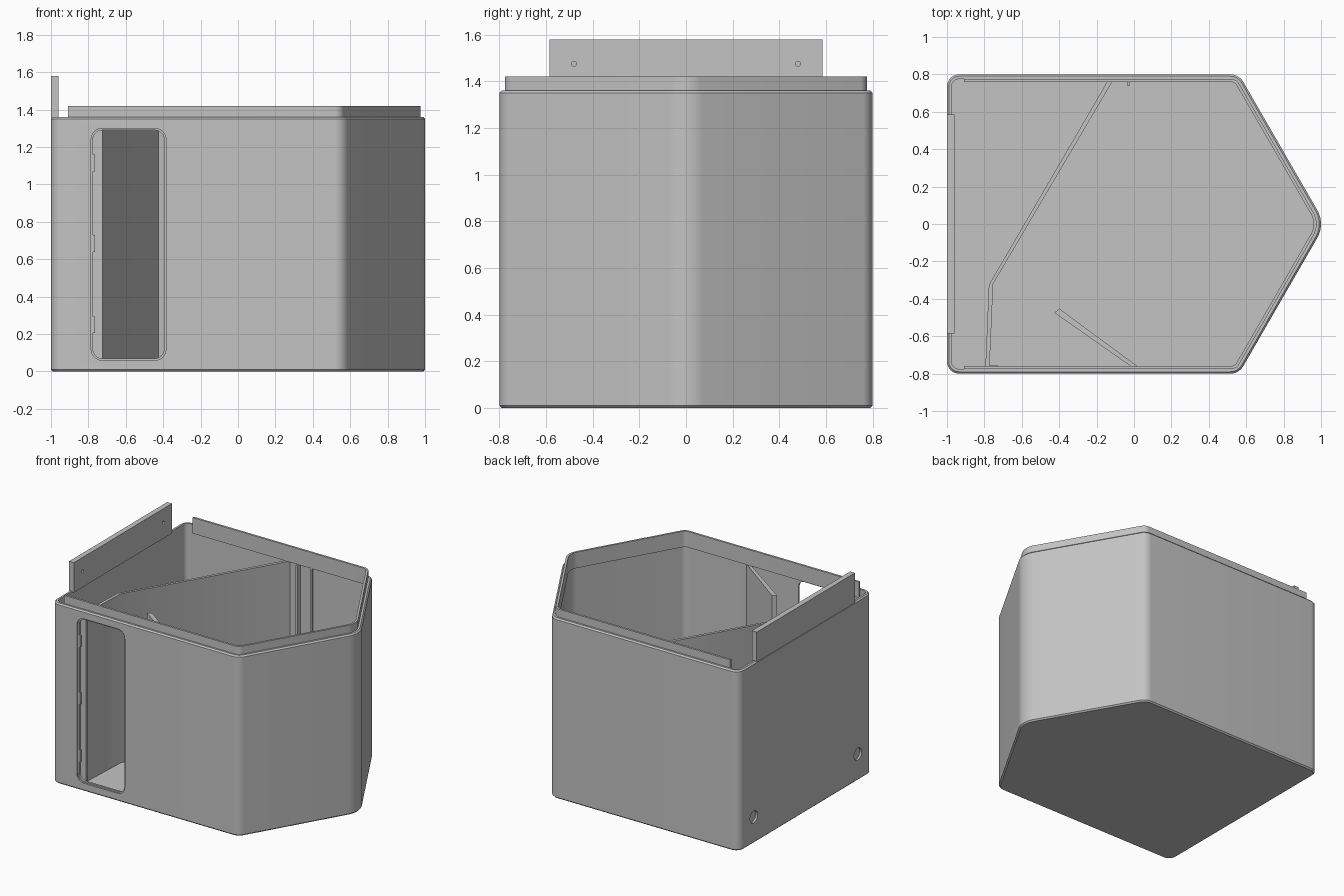
import bpy, bmesh
from math import radians, cos, sin, pi, atan2
from mathutils import Vector

if "Cube" in bpy.data.objects:
    bpy.data.objects.remove(bpy.data.objects["Cube"])

grey = bpy.data.materials.new("light_grey")
grey.use_nodes = True
grey.diffuse_color = (0.55, 0.55, 0.55, 1)
grey.node_tree.nodes["Principled BSDF"].inputs["Base Color"].default_value = grey.diffuse_color

RIM, WALL, EDGE, INNER_TOP = 1.36, 0.025, 0.01, 1.30


def rounded(corners, radii, inset=0, steps=10):
    """One list of arc points per corner of a counter-clockwise outline."""
    arcs = []
    n = len(corners)
    for i in range(n):
        prev, here, nxt = (Vector(corners[(i + k) % n]) for k in (-1, 0, 1))
        d0, d1 = (here - prev).normalized(), (nxt - here).normalized()
        n0, n1 = Vector((d0.y, -d0.x)), Vector((d1.y, -d1.x))
        r = radii[i]
        centre = here - (n0 + n1) * r / (1 + n0.dot(n1))
        a0 = atan2(n0.y, n0.x)
        turn = (atan2(n1.y, n1.x) - a0) % (2 * pi)
        arcs.append([(centre.x + (r - inset) * cos(a0 + turn * s / steps),
                      centre.y + (r - inset) * sin(a0 + turn * s / steps))
                     for s in range(steps + 1)])
    return arcs


def loft(name, rings):
    """Join equal rings of 3D points in order and cap both ends."""
    bm = bmesh.new()
    loops = [[bm.verts.new(p) for p in ring] for ring in rings]
    for a, b in zip(loops, loops[1:]):
        for i in range(len(a)):
            j = (i + 1) % len(a)
            bm.faces.new((a[i], a[j], b[j], b[i]))
    bm.faces.new(loops[0][::-1])
    bm.faces.new(loops[-1])
    bmesh.ops.recalc_face_normals(bm, faces=bm.faces)
    mesh = bpy.data.meshes.new(name)
    bm.to_mesh(mesh)
    bm.free()
    mesh.materials.append(grey)
    obj = bpy.data.objects.new(name, mesh)
    bpy.context.collection.objects.link(obj)
    return obj


def prism(name, outline, lo, hi, axis="z"):
    place = {"x": lambda u, v, w: (w, u, v),
             "y": lambda u, v, w: (u, w, v),
             "z": lambda u, v, w: (u, v, w)}[axis]
    return loft(name, [[place(u, v, w) for u, v in outline] for w in (lo, hi)])


def rect(x0, x1, y0, y1):
    return [(x0, y0), (x1, y0), (x1, y1), (x0, y1)]


def circle(u, v, r, n=24):
    return [(u + r * cos(2 * pi * i / n), v + r * sin(2 * pi * i / n)) for i in range(n)]


def cut(target, cutter):
    mod = target.modifiers.new("cut", "BOOLEAN")
    mod.operation, mod.solver, mod.object = "DIFFERENCE", "EXACT", cutter
    bpy.context.view_layer.objects.active = target
    bpy.ops.object.modifier_apply(modifier=mod.name)
    bpy.data.objects.remove(cutter)


# Open bin with a pointed end and rounded corners
CORNERS = [(-1, -0.8), (0.561, -0.8), (1.023, 0), (0.561, 0.8), (-1, 0.8)]
RADII = [0.065, 0.08, 0.15, 0.08, 0.065]
section = [(EDGE, 0), (0, EDGE), (0, RIM - EDGE), (EDGE, RIM), (WALL, RIM), (WALL, WALL)]
bin_shell = loft("bin_shell", [
    [(x, y, z) for arc in rounded(CORNERS, RADII, d) for x, y in arc] for d, z in section])

# Door opening with a shallow rebate around it
for inset, depth in ((0, 0.01), (0.01, 0.1)):
    door = rounded(rect(-0.785, -0.385, 0.06, 1.30), [0.06] * 4, inset)
    cut(bin_shell, prism("door_cutter", sum(door, []), -0.85, -0.8 + depth, "y"))

# Blind round recesses low on the flat end
for y in (-0.62, 0.62):
    cut(bin_shell, prism("recess_cutter", circle(y, 0.2, 0.045), -1.1, -0.985, "x"))

# Raised lip inside the rim, open at the flat end
def lip_path(d):
    arcs = rounded(CORNERS, RADII, d)
    return [(-0.91, d - 0.8)] + sum(arcs[1:4], []) + [(-0.91, 0.8 - d)]

rim_lip = prism("rim_lip", lip_path(0.024) + lip_path(0.04)[::-1], INNER_TOP, 1.42)

# Upright mounting plate with two screw holes
mounting_plate = prism("mounting_plate", rect(-0.585, 0.585, RIM - 0.005, 1.58), -1, -0.96, "x")
for y in (-0.48, 0.48):
    cut(mounting_plate, prism("screw_cutter", circle(y, 1.475, 0.011, 16), -0.985, -0.9, "x"))

# Bent partition, its flange and the slanted baffle
partition = prism("partition", [(-0.795, -0.78), (-0.773, -0.78), (-0.753, -0.32),
                                (-0.105, 0.78), (-0.132, 0.78), (-0.776, -0.325)],
                  0.02, INNER_TOP)
prism("partition_flange", rect(-0.79, -0.725, -0.774, -0.757), 0.02, INNER_TOP)
prism("baffle", [(-0.425, -0.475), (0.01, -0.78), (0.045, -0.78), (-0.4, -0.452)],
      0.02, INNER_TOP)

# Guide ribs on the back wall
prism("wide_guide_rib", rect(-0.037, -0.022, 0.74, 0.78), 0.02, INNER_TOP)
prism("narrow_guide_rib", rect(0.073, 0.085, 0.76, 0.78), 0.02, INNER_TOP)

# Hinge blocks at the door edge
for z in (0.25, 0.685, 1.115):
    prism("door_hinge", rect(-0.78, -0.765, z - 0.045, z + 0.045), -0.79, -0.77, "y")

# Smooth the rounded parts, keep edges sharp
bpy.ops.object.select_all(action="DESELECT")
for obj in (bin_shell, rim_lip, partition):
    obj.select_set(True)
bpy.context.view_layer.objects.active = bin_shell
bpy.ops.object.shade_smooth_by_angle(angle=radians(30))
